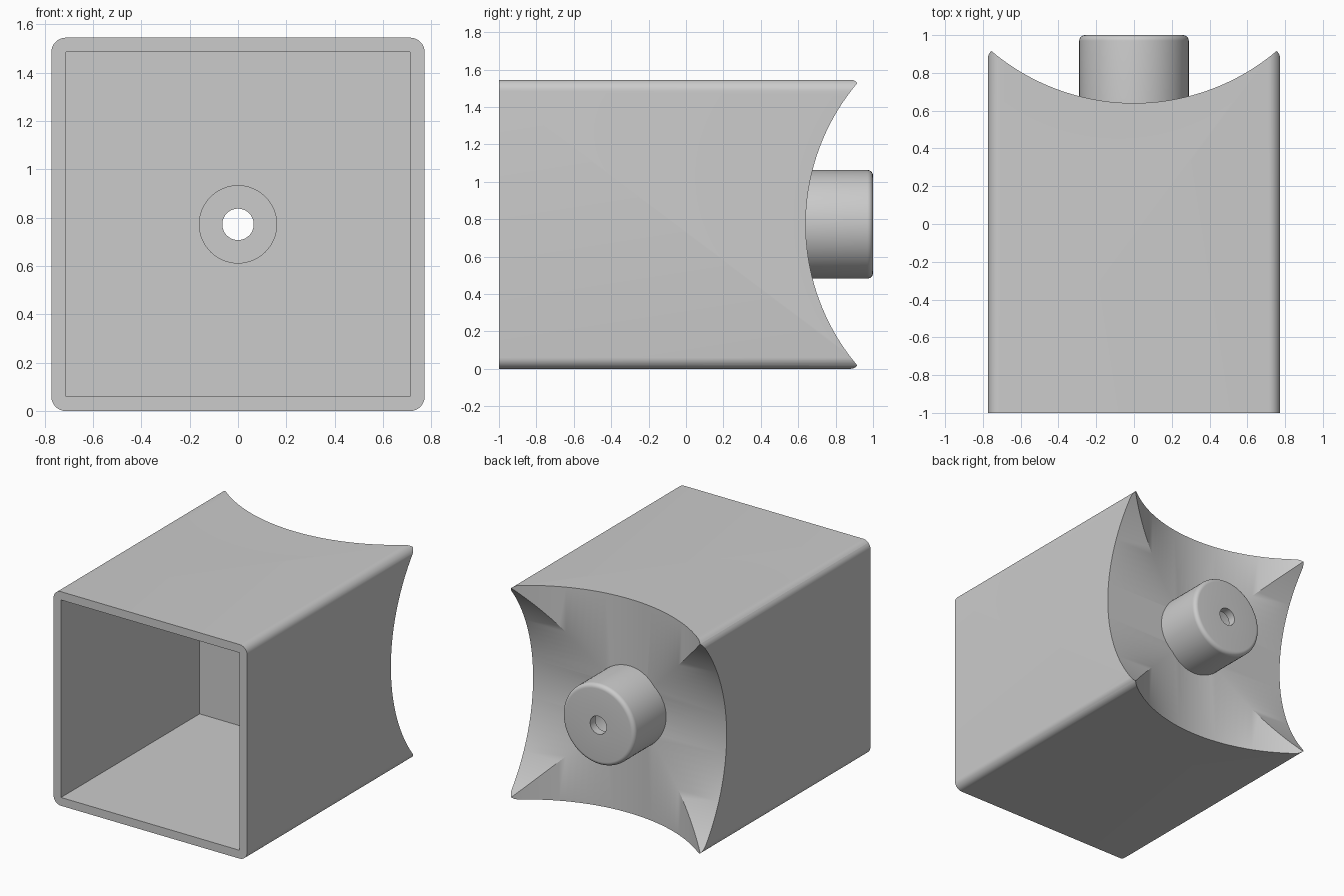
import bpy, bmesh, math
from mathutils import Matrix, Vector

if "Cube" in bpy.data.objects:
    bpy.data.objects.remove(bpy.data.objects["Cube"])

HALF, MID = 0.7725, 0.7725      # half width and centre height
FRONT, WALL = -1.0, 0.06

grey = bpy.data.materials.new("plain grey")
grey.use_nodes = True
colour = (0.6, 0.6, 0.6, 1)
grey.diffuse_color = colour
grey.node_tree.nodes["Principled BSDF"].inputs["Base Color"].default_value = colour


def make_object(name, bm):
    bmesh.ops.recalc_face_normals(bm, faces=bm.faces)
    mesh = bpy.data.meshes.new(name)
    bm.to_mesh(mesh)
    bm.free()
    mesh.materials.append(grey)
    obj = bpy.data.objects.new(name, mesh)
    bpy.context.collection.objects.link(obj)
    return obj


def box(name, half, y0, y1, radius=0):
    bm = bmesh.new()
    place = Matrix.Translation((0, (y0 + y1) / 2, MID)) @ Matrix.Diagonal((2 * half, y1 - y0, 2 * half, 1))
    bmesh.ops.create_cube(bm, size=1, matrix=place)
    if radius:
        long_edges = [e for e in bm.edges
                      if abs(e.verts[0].co.y - e.verts[1].co.y) > 0.1]
        bmesh.ops.bevel(bm, geom=long_edges, offset=radius, segments=8,
                        profile=0.5, affect='EDGES')
    return make_object(name, bm)


def cylinder(name, radius, length, y, axis, sides):
    bm = bmesh.new()
    turn = Vector((0, 0, 1)).rotation_difference(Vector(axis)).to_matrix().to_4x4()
    bmesh.ops.create_cone(bm, cap_ends=True, segments=sides, radius1=radius,
                          radius2=radius, depth=length,
                          matrix=Matrix.Translation((0, y, MID)) @ turn)
    return make_object(name, bm)


def activate(obj):
    bpy.ops.object.select_all(action='DESELECT')
    obj.select_set(True)
    bpy.context.view_layer.objects.active = obj


def cut(target, cutter):
    activate(target)
    mod = target.modifiers.new("cut", 'BOOLEAN')
    mod.operation, mod.solver, mod.object = 'DIFFERENCE', 'EXACT', cutter
    bpy.ops.object.modifier_apply(modifier=mod.name)
    bpy.data.objects.remove(cutter)


def smooth(obj):
    activate(obj)
    bpy.ops.object.shade_smooth_by_angle(angle=math.radians(30))


# Square sleeve: rounded long edges, open front, back scooped both ways
sleeve = box("square_sleeve", HALF, FRONT, 1.0, radius=0.06)
cut(sleeve, box("cavity_cutter", HALF - WALL, FRONT - 0.5, 0.58))
scoop_radius, scoop_low = 1.171, 0.64
for axis in ((1, 0, 0), (0, 0, 1)):
    cut(sleeve, cylinder("scoop_cutter", scoop_radius, 3,
                         scoop_low + scoop_radius, axis, 160))
cut(sleeve, cylinder("bore_cutter", 0.2, 0.6, 0.6, (0, 1, 0), 48))
smooth(sleeve)

# Hollow post: turned profile with a rounded rim, wide bore and small end hole
outer, bore, hole, base, fillet = 0.29, 0.16, 0.065, 0.575, 0.03
profile = [(bore, base), (outer, base)]
for i in range(7):
    a = math.radians(15 * i)
    profile.append((outer - fillet + fillet * math.cos(a),
                    1 - fillet + fillet * math.sin(a)))
profile += [(hole, 1), (hole, 1 - WALL), (bore, 1 - WALL)]

bm = bmesh.new()
sides = 64
rings = []
for k in range(sides):
    t = math.tau * k / sides
    rings.append([bm.verts.new((r * math.cos(t), y, MID + r * math.sin(t)))
                  for r, y in profile])
for k in range(sides):
    a, b = rings[k], rings[(k + 1) % sides]
    for i in range(len(profile)):
        j = (i + 1) % len(profile)
        bm.faces.new((a[i], a[j], b[j], b[i]))
smooth(make_object("hollow_post", bm))
